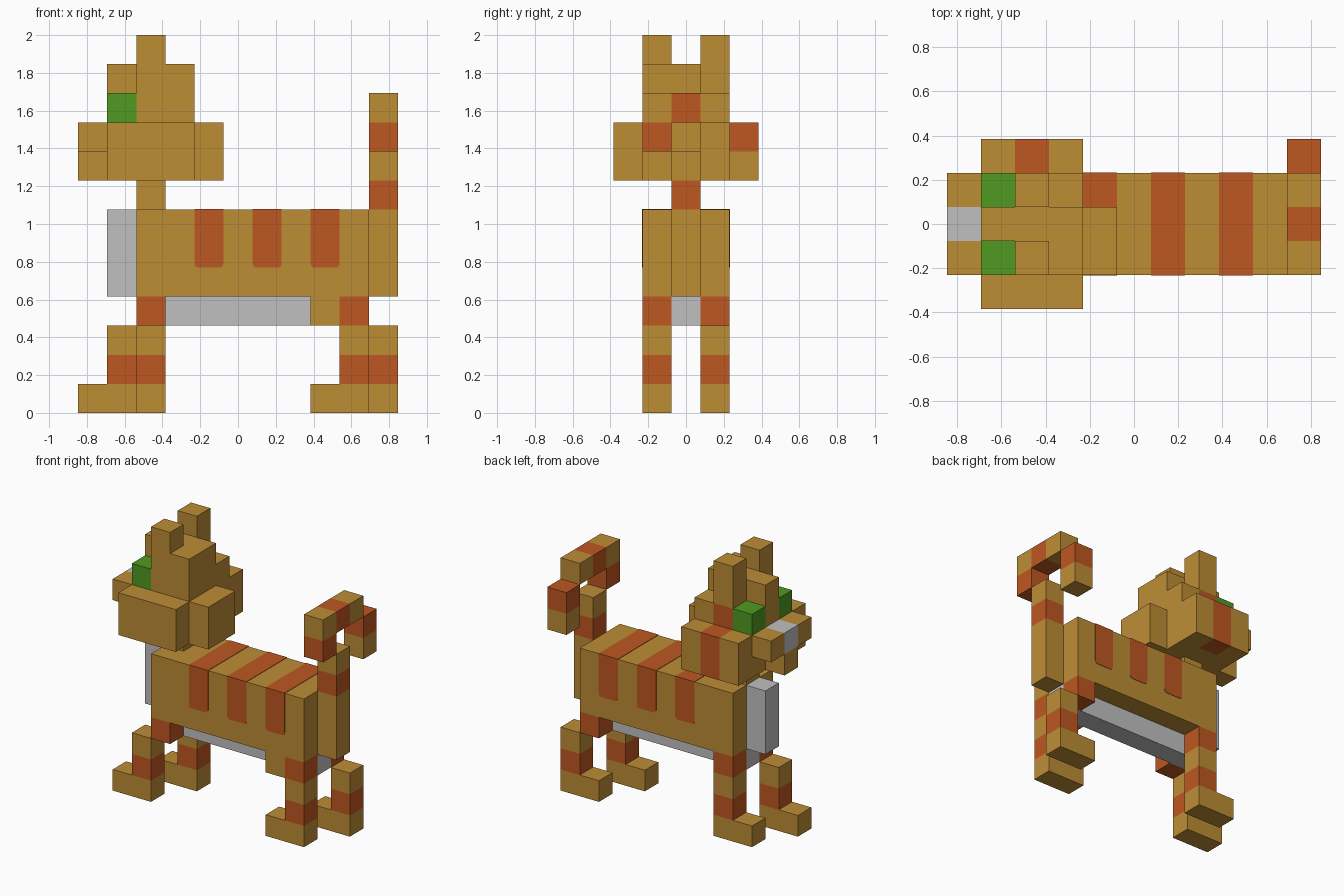
import bpy, bmesh, math
from mathutils import Vector

if "Cube" in bpy.data.objects:
    bpy.data.objects.remove(bpy.data.objects["Cube"], do_unlink=True)

U = 2 / 13                                   # size of one cell
ORIGIN = Vector((-5.5 * U, -2.5 * U, 0))     # corner of the 11 x 5 x 13 cell grid


def material(name, rgb):
    m = bpy.data.materials.new(name)
    m.use_nodes = True
    m.diffuse_color = (*rgb, 1)
    m.node_tree.nodes["Principled BSDF"].inputs["Base Color"].default_value = (*rgb, 1)
    return m


FUR = material("tan_fur", (0.515, 0.266, 0.036))
STRIPE = material("rust_stripe", (0.515, 0.095, 0.015))
PALE = material("pale_grey", (0.527, 0.527, 0.527))
GREEN = material("eye_green", (0.082, 0.323, 0.016))


def finish(name, bm, mats):
    bmesh.ops.recalc_face_normals(bm, faces=bm.faces)
    mesh = bpy.data.meshes.new(name)
    bm.to_mesh(mesh)
    bm.free()
    for m in mats:
        mesh.materials.append(m)
    obj = bpy.data.objects.new(name, mesh)
    bpy.context.collection.objects.link(obj)
    return obj


def block(name, lo, hi, mat=FUR, axis=None, band=None, band_mat=STRIPE):
    """Box from cell corner lo to hi; the cell 'band' along 'axis' gets band_mat."""
    lo, hi = Vector(lo), Vector(hi)
    bm = bmesh.new()
    bmesh.ops.create_cube(bm, size=1)
    for v in bm.verts:
        v.co = ORIGIN + U * Vector([lo[i] if v.co[i] < 0 else hi[i] for i in range(3)])
    if axis is not None:
        normal = Vector([float(i == axis) for i in range(3)])
        for cut in (band, band + 1):
            if lo[axis] < cut < hi[axis]:
                bmesh.ops.bisect_plane(bm, geom=bm.verts[:] + bm.edges[:] + bm.faces[:],
                                       plane_co=ORIGIN + normal * cut * U, plane_no=normal)
        for f in bm.faces:
            c = (f.calc_center_median()[axis] - ORIGIN[axis]) / U
            f.material_index = int(band - 0.01 < c < band + 1.01)
    return finish(name, bm, [mat, band_mat])


def body_stripe(name, cell):
    """Thin band over back and flanks with rounded lower corners."""
    r, lift = 0.022, 0.003
    x0, x1 = ORIGIN.x + cell * U, ORIGIN.x + (cell + 1) * U
    z0, z1 = 5 * U, 7 * U + lift
    pts = [(x1, z1), (x0, z1)]
    for cx, start in ((x0 + r, 180), (x1 - r, 270)):
        for s in range(5):
            a = math.radians(start + s * 22.5)
            pts.append((cx + r * math.cos(a), z0 + r + r * math.sin(a)))
    bm = bmesh.new()
    y = 1.5 * U + lift
    face = bm.faces.new([bm.verts.new((px, -y, pz)) for px, pz in pts])
    ext = bmesh.ops.extrude_face_region(bm, geom=[face], use_keep_orig=True)
    verts = [g for g in ext["geom"] if isinstance(g, bmesh.types.BMVert)]
    bmesh.ops.translate(bm, verts=verts, vec=(0, 2 * y, 0))
    return finish(name, bm, [STRIPE])


# Torso
block("body", (2, 1, 4), (10, 4, 7))
for n, cell in enumerate((4, 6, 8)):
    body_stripe(f"body_stripe_{n + 1}", cell)
block("belly", (2, 2, 3), (10, 3, 4), PALE)
block("chest", (1, 2, 4), (2, 3, 7), PALE)
block("neck", (2, 2, 7), (3, 3, 8))

# Legs: each has a row j, a column cell i and a foot one cell ahead
for name, i, j in (("front_leg_near", 1, 1), ("front_leg_far", 2, 3),
                   ("hind_leg_near", 9, 1), ("hind_leg_far", 10, 3)):
    block(name, (i, j, 0), (i + 1, j + 1, 3), axis=2, band=1)
    block(name + "_foot", (i - 1, j, 0), (i, j + 1, 1))
for j, side in ((1, "near"), (3, "far")):
    block(f"shoulder_{side}", (2, j, 3), (3, j + 1, 4), STRIPE)
block("thigh_near", (8, 1, 3), (10, 2, 4), axis=0, band=9)
block("thigh_far", (9, 3, 3), (10, 4, 4), STRIPE)

# Head
block("lower_head", (1, 1, 8), (4, 4, 10))
block("cheek_near", (1, 0, 8), (4, 1, 10))
block("cheek_far", (1, 4, 8), (4, 5, 10), axis=0, band=2)
block("head_back", (4, 1, 8), (5, 3, 10))
block("muzzle", (0, 1, 9), (1, 4, 10), axis=1, band=2, band_mat=PALE)
block("chin", (0, 2, 8), (1, 3, 9))
block("upper_head", (2, 1, 10), (4, 3, 12))
block("temple_far", (3, 3, 10), (4, 4, 11))
block("forehead", (1, 2, 10), (2, 3, 12))
block("ear_near", (2, 1, 12), (3, 2, 13))
block("ear_far", (2, 3, 10), (3, 4, 13), axis=2, band=10)
for j, side in ((1, "near"), (3, "far")):
    block(f"eye_{side}", (1, j, 10), (2, j + 1, 11), GREEN)

# Tail: upright column, then a hook curling across
block("tail_column", (10, 2, 4), (11, 3, 9), axis=2, band=7)
block("tail_bend", (10, 1, 9), (11, 2, 10), STRIPE)
block("tail_arch", (10, 1, 10), (11, 4, 11), axis=1, band=2)
block("tail_tip", (10, 4, 8), (11, 5, 10), axis=2, band=9)
